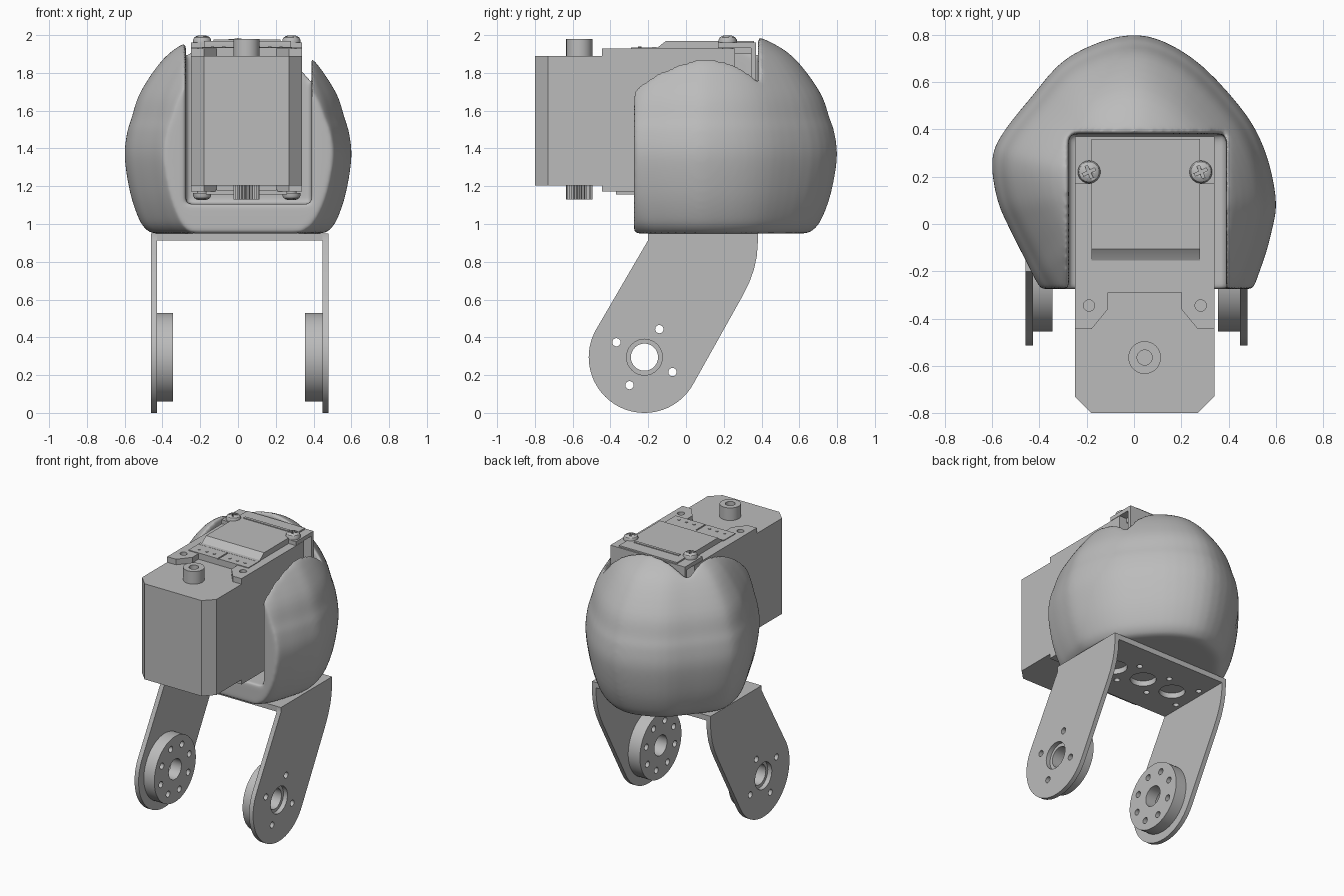
import bpy, bmesh
from math import cos, sin, radians, pi
from mathutils import Matrix, Vector

if "Cube" in bpy.data.objects:
    bpy.data.objects.remove(bpy.data.objects["Cube"])

grey = bpy.data.materials.new("plain grey")
grey.use_nodes = True
COLOUR = (0.5, 0.5, 0.5, 1)
grey.diffuse_color = COLOUR
grey.node_tree.nodes["Principled BSDF"].inputs["Base Color"].default_value = COLOUR

# Maps a flat drawing (a, b) to (y, z), with thickness along x
SIDE = Matrix(((0, 0, 1, 0), (1, 0, 0, 0), (0, 1, 0, 0), (0, 0, 0, 1)))
FLAT = Matrix.Identity(4)


def finish(name, bm, smooth=True):
    """Clean a bmesh and put it in the scene as a grey object."""
    bmesh.ops.remove_doubles(bm, verts=bm.verts, dist=1e-5)
    bmesh.ops.recalc_face_normals(bm, faces=bm.faces)
    me = bpy.data.meshes.new(name)
    bm.to_mesh(me)
    bm.free()
    me.materials.append(grey)
    if smooth:
        me.shade_smooth()
        me.set_sharp_from_angle(angle=radians(32))
    ob = bpy.data.objects.new(name, me)
    bpy.context.collection.objects.link(ob)
    return ob


def ring(a, b, r, n=32):
    return [(a + r * cos(2 * pi * i / n), b + r * sin(2 * pi * i / n)) for i in range(n)]


def plate(name, loops, low, high, frame=FLAT):
    """Extrude an outline (first loop) with holes (other loops)."""
    cu = bpy.data.curves.new(name, "CURVE")
    cu.dimensions, cu.fill_mode = "2D", "BOTH"
    cu.extrude = (high - low) / 2
    for loop in loops:
        sp = cu.splines.new("POLY")
        sp.points.add(len(loop) - 1)
        for p, (a, b) in zip(sp.points, loop):
            p.co = (a, b, 0, 1)
        sp.use_cyclic_u = True
    tmp = bpy.data.objects.new(name, cu)
    me = bpy.data.meshes.new_from_object(tmp)
    bm = bmesh.new()
    bm.from_mesh(me)
    bpy.data.objects.remove(tmp)
    bpy.data.meshes.remove(me)
    bpy.data.curves.remove(cu)
    bm.transform(frame @ Matrix.Translation((0, 0, (low + high) / 2)))
    return finish(name, bm)


def rect(x0, x1, y0, y1):
    return [(x0, y0), (x1, y0), (x1, y1), (x0, y1)]


def box(name, x0, x1, y0, y1, z0, z1):
    return plate(name, [rect(x0, x1, y0, y1)], z0, z1)


def cut(ob, cutter):
    cutter.hide_render = True
    cutter.hide_set(True)
    cutter.display_type = "WIRE"
    m = ob.modifiers.new("cut", "BOOLEAN")
    m.operation, m.solver, m.object = "DIFFERENCE", "EXACT", cutter


def spline(pts, steps, closed):
    """Catmull-Rom curve through the points."""
    n, out = len(pts), []
    get = (lambda i: Vector(pts[i % n])) if closed else (lambda i: Vector(pts[min(max(i, 0), n - 1)]))
    for i in range(n if closed else n - 1):
        p, q, r, s = (get(i + k) for k in (-1, 0, 1, 2))
        for k in range(steps):
            t = k / steps
            out.append(q + (r - p) * t / 2 + (2 * p - 5 * q + 4 * r - s) * t * t / 2
                       + (3 * q - p - 3 * r + s) * t ** 3 / 2)
    return out if closed else out + [Vector(pts[-1])]


# Rounded shell: a plan outline scaled by a height profile
plan = [(0, .8), (-.27, .71), (-.44, .53), (-.57, .36), (-.6, .25), (-.577, .1), (-.526, -.02),
        (-.46, -.15), (-.39, -.28), (-.25, -.46), (0, -.55), (.3, -.5), (.47, -.33), (.535, -.19),
        (.58, -.04), (.6, .105), (.55, .32), (.445, .5), (.235, .71)]
profile = [(.75, .95), (.8, .965), (.87, 1.02), (.95, 1.16), (1, 1.35), (.98, 1.48), (.94, 1.56),
           (.86, 1.7), (.65, 1.88), (.42, 1.975), (.2, 2.02), (.01, 2.03)]
outline = spline(plan, 4, True)
bm = bmesh.new()
rows = [[bm.verts.new((p.x * s, .15 + (p.y - .15) * s, z)) for p in outline]
        for s, z in spline(profile, 4, False)]
for lo, hi in zip(rows, rows[1:]):
    for i in range(len(lo)):
        bm.faces.new((lo[i - 1], lo[i], hi[i], hi[i - 1]))
bm.faces.new(rows[0])
bm.faces.new(rows[-1])
shell = finish("head_shell", bm)
cut(shell, box("front_cutter", -1, 1, -1, -.275, .5, 2.5))
cut(shell, box("slot_cutter", -.275, .39, -1.2, .38, 1.105, 2.6))
# Soften the cut edges
m = shell.modifiers.new("even_mesh", "REMESH")
m.mode, m.voxel_size, m.use_smooth_shade = "VOXEL", .013, True
m = shell.modifiers.new("soft_edges", "SMOOTH")
m.factor, m.iterations = .5, 12

# Bracket arms and the round horns inside them
PY, PZ = -.22, .295
arm = [(PY + .295 * cos(radians(a)), PZ + .295 * sin(radians(a))) for a in range(150, 331, 5)]
arm += [(.3, .62), (.335, .69), (.36, .76), (.375, .83), (.38, .9), (.38, .95), (-.2, .95), (-.2, .915)]


def bolt_holes(count, r=.022):
    angles = [radians(62 + 360 * i / count) for i in range(count)]
    return [ring(PY + .168 * cos(a), PZ + .168 * sin(a), r, 16) for a in angles]


for side, a0, a1, h0, h1 in (("right", -.46, -.428, -.428, -.345), ("left", .448, .48, .355, .448)):
    plate(side + "_bracket_arm", [arm, ring(PY, PZ, .095)] + bolt_holes(4), a0, a1, SIDE)
    plate(side + "_horn", [ring(PY, PZ, .235, 64), ring(PY, PZ, .072)] + bolt_holes(8), h0, h1, SIDE)

# Bracket top with lightening holes
holes = [ring(x, .08, .085) for x in (-.255, -.01, .235)]
holes += [ring(x, y, .02, 16) for x in (-.385, -.135, .115, .36) for y in (-.035, .195)]
plate("bracket_top", [rect(-.43, .45, -.2, .38)] + holes, .912, .95)

# Servo body with chamfered front corners
X0, X1, MID = -.25, .34, .045
body = [(X0, -.73), (X0 + .07, -.8), (X1 - .07, -.8), (X1, -.73), (X1, .26), (X0, .26)]
plate("servo_body", [body], 1.205, 1.89)

# Eared end covers, top and bottom
ears = [(X0, -.445), (-.18, -.445), (-.11, -.36), (-.11, -.29), (.2, -.29), (.2, -.36),
        (.27, -.445), (X1, -.445), (X1, .26), (X0, .26)]
for end, z0, z1 in (("top", 1.885, 1.93), ("bottom", 1.172, 1.21)):
    plate(end + "_ear_cover", [ears] + [ring(x, -.345, .024, 20) for x in (-.19, .282)], z0, z1)

# Raised lid with a sloped front, its seat and back flange
plate("raised_lid", [[(-.18, 1.9), (-.18, 1.925), (-.15, 1.935), (-.105, 1.97), (.36, 1.97), (.36, 1.9)]],
      -.18, .28, SIDE)
box("lid_front_lip", -.19, .285, -.18, -.155, 1.9, 1.936)
box("lid_slit", -.13, .225, .25, .27, 1.965, 1.976)
box("screw_seat", X0, X1, .17, .37, 1.932, 1.96)
box("seat_flange", X0, X1, .345, .37, 1.2, 1.94)

# Plug sockets with pins
for k, (a, b) in enumerate(((-.19, .04), (.05, .285))):
    box("plug_socket_%d" % k, a, b, -.29, -.17, 1.9, 1.935)
    for j in (-1, 0, 1):
        plate("socket_pin", [ring((a + b) / 2 + j * .06, -.245, .009, 10)], 1.93, 1.939)
box("bottom_socket", -.17, .26, -.37, -.1, 1.155, 1.18)


# Pan-head screws with a cross recess
def screw(name, x, y, z, up):
    prof = [(0, -.04), (.028, -.04), (.028, 0), (.048, 0), (.048, .014), (.042, .027), (.028, .036), (0, .04)]
    bm = bmesh.new()
    verts = [bm.verts.new((r, 0, h)) for r, h in prof]
    edges = [bm.edges.new(pair) for pair in zip(verts, verts[1:])]
    bmesh.ops.spin(bm, geom=verts + edges, axis=(0, 0, 1), cent=(0, 0, 0), angle=2 * pi, steps=32)
    bm.transform(Matrix.Translation((x, y, z)) @ Matrix.Diagonal((1, 1, up, 1)))
    ob = finish(name, bm)
    w, l = .006, .028
    cross = [(w, w), (l, w), (l, -w), (w, -w), (w, -l), (-w, -l), (-w, -w), (-l, -w), (-l, w), (-w, w),
             (-w, l), (w, l)]
    turn = Matrix.Rotation(radians(25), 2)
    cross = [tuple(turn @ Vector(p) + Vector((x, y))) for p in cross]
    z0, z1 = sorted((z + up * .018, z + up * .06))
    cut(ob, plate(name + "_cutter", [cross], z0, z1))


for x in (-.19, .283):
    screw("top_screw", x, .22, 1.96, 1)
    screw("bottom_screw", x, .22, 1.165, -1)

# Idler boss above and splined output below
SY = -.565
plate("idler_boss", [ring(MID, SY, .069, 48), ring(MID, SY, .032)], 1.88, 1.98)
teeth = [(MID + r * cos(a), SY + r * sin(a)) for i in range(50)
         for r, a in ((.07 if i % 2 else .061, 2 * pi * i / 50),)]
plate("output_spline", [teeth, ring(MID, SY, .03)], 1.13, 1.215)
